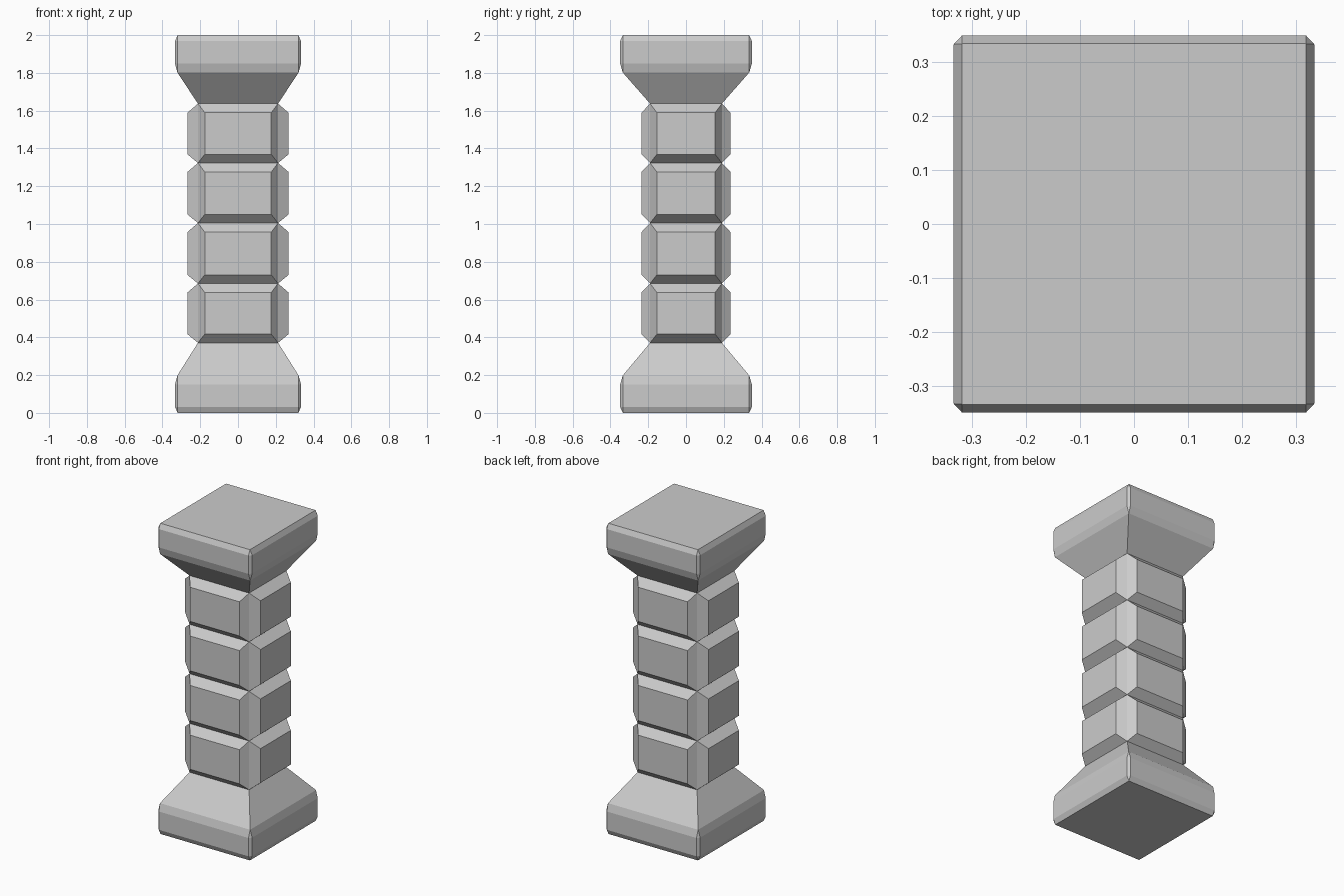
import bpy, bmesh, math

if "Cube" in bpy.data.objects:
    bpy.data.objects.remove(bpy.data.objects["Cube"])

NECK_X, NECK_Y = 0.212, 0.19


def finish(name, bm):
    bmesh.ops.recalc_face_normals(bm, faces=bm.faces[:])
    mesh = bpy.data.meshes.new(name)
    bm.to_mesh(mesh)
    bm.free()
    obj = bpy.data.objects.new(name, mesh)
    bpy.context.collection.objects.link(obj)
    return obj


def rect(hx, hy, z):
    return [(-hx, -hy, z), (hx, -hy, z), (hx, hy, z), (-hx, hy, z)]


def octagon(ix, iy, ox, oy, z):
    return rect(ix, oy, z) + rect(ox, iy, z)


# chamfered slab with a flare towards the shaft (plinth, or flipped: capital)
def slab(name, neck, flip):
    pts = (rect(0.319, 0.334, 0) + octagon(0.319, 0.333, 0.334, 0.349, 0.032)
           + octagon(0.319, 0.333, 0.334, 0.349, 0.15)
           + rect(0.321, 0.335, 0.198) + rect(NECK_X, NECK_Y, neck))
    bm = bmesh.new()
    for x, y, z in pts:
        bm.verts.new((x, y, 2 - z if flip else z))
    bmesh.ops.convex_hull(bm, input=bm.verts[:])
    bmesh.ops.dissolve_limit(bm, angle_limit=math.radians(0.5),
                             verts=bm.verts[:], edges=bm.edges[:])
    return finish(name, bm)


# shaft block: four raised, bevelled panels meeting at straight corner edges
def block(name, z0, z1):
    bm = bmesh.new()
    lo = [bm.verts.new(p) for p in rect(NECK_X, NECK_Y, z0)]
    hi = [bm.verts.new(p) for p in rect(NECK_X, NECK_Y, z1)]
    za, zb = z0 + 0.046, z1 - 0.048
    px, py, ox, oy = 0.176, 0.154, 0.268, 0.236
    sides = [[(-px, -oy), (px, -oy)], [(ox, -py), (ox, py)],
             [(px, oy), (-px, oy)], [(-ox, py), (-ox, -py)]]
    for i, (a, b) in enumerate(sides):
        j = (i + 1) % 4
        outer = [lo[i], lo[j], hi[j], hi[i]]
        inner = [bm.verts.new((*p, z)) for p, z in
                 ((a, za), (b, za), (b, zb), (a, zb))]
        bm.faces.new(inner)
        for k in range(4):
            n = (k + 1) % 4
            bm.faces.new((outer[k], outer[n], inner[n], inner[k]))
    bm.faces.new(lo)
    bm.faces.new(hi)
    return finish(name, bm)


levels = [0.371, 0.685, 1.005, 1.323, 1.637]
slab("plinth", levels[0], False)
for n in range(4):
    block(f"shaft_block_{n + 1}", levels[n], levels[n + 1])
slab("capital", 2 - levels[4], True)
